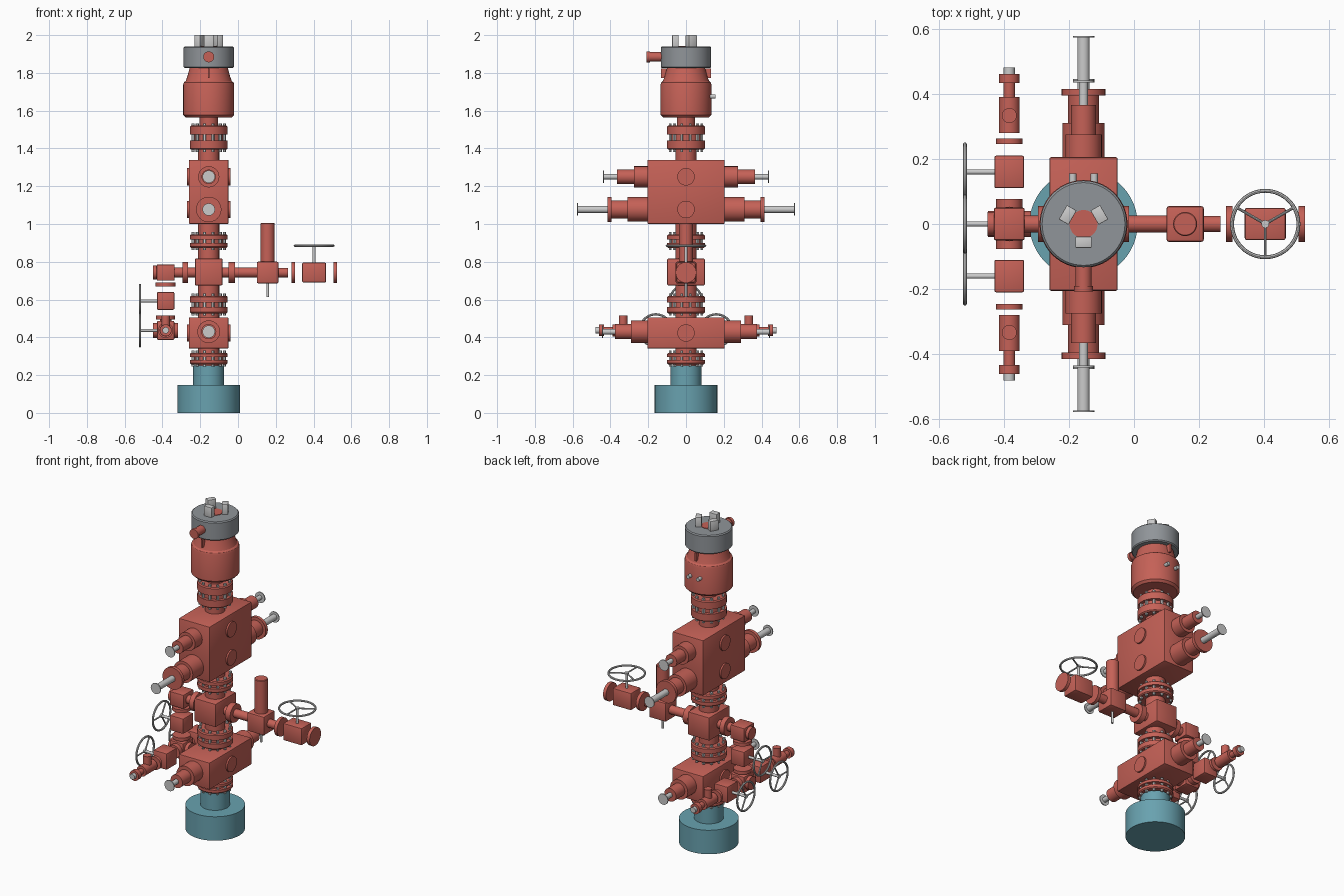
import bpy, bmesh, math
from mathutils import Matrix, Vector

if "Cube" in bpy.data.objects:
    bpy.data.objects.remove(bpy.data.objects["Cube"])

def material(name, rgb):
    m = bpy.data.materials.new(name)
    m.diffuse_color = (*rgb, 1)
    m.use_nodes = True
    m.node_tree.nodes["Principled BSDF"].inputs["Base Color"].default_value = m.diffuse_color
    return m

RED = material("red_paint", (0.56, 0.12, 0.095))
TEAL = material("teal_paint", (0.14, 0.36, 0.43))
DARK = material("dark_steel", (0.28, 0.30, 0.32))
CX = -0.155                      # main bore axis
WX = -0.383                      # side manifold axis
X, Y, Z = Vector((1, 0, 0)), Vector((0, 1, 0)), Vector((0, 0, 1))


class Part:
    """Collects primitives into one named mesh object."""
    def __init__(self, name, mat=None):
        self.name, self.mat, self.bm = name, mat, bmesh.new()

    def lathe(self, at, axis, profile, n=40):
        # profile: (radius, distance along axis), closed with caps
        m = Matrix.Translation(at) @ Z.rotation_difference(Vector(axis)).to_matrix().to_4x4()
        rings = [[self.bm.verts.new(m @ Vector((r * math.cos(2 * math.pi * i / n),
                                                r * math.sin(2 * math.pi * i / n), h)))
                  for i in range(n)] for r, h in profile]
        for a, b in zip(rings, rings[1:]):
            for i in range(n):
                j = (i + 1) % n
                self.bm.faces.new((a[i], a[j], b[j], b[i]))
        self.bm.faces.new(rings[0][::-1])
        self.bm.faces.new(rings[-1])
        return self

    def cyl(self, at, axis, r, h0, h1, n=40, bev=0.0):
        p = [(r, h0), (r, h1)]
        if bev:
            p = [(r - bev, h0), (r, h0 + bev), (r, h1 - bev), (r - bev, h1)]
        return self.lathe(at, axis, p, n)

    def box(self, at, size, bev=0.005, turn=0):
        m = Matrix.Translation(at) @ Matrix.Rotation(turn, 4, 'Z') @ Matrix.Diagonal((*size, 1))
        vs = bmesh.ops.create_cube(self.bm, size=1, matrix=m)['verts']
        es = list({e for v in vs for e in v.link_edges})
        if bev:
            bmesh.ops.bevel(self.bm, geom=es, offset=bev, segments=2, profile=0.5, affect='EDGES')
        return self

    def wheel(self, at, axis, R, r=0.006, spokes=3):
        m = Matrix.Translation(at) @ Z.rotation_difference(Vector(axis)).to_matrix().to_4x4()
        n, k = 40, 8
        g = [[self.bm.verts.new(m @ Vector(((R + r * math.cos(v)) * math.cos(u),
                                            (R + r * math.cos(v)) * math.sin(u), r * math.sin(v))))
              for v in (2 * math.pi * j / k for j in range(k))]
             for u in (2 * math.pi * i / n for i in range(n))]
        for i in range(n):
            for j in range(k):
                a, b = (i + 1) % n, (j + 1) % k
                self.bm.faces.new((g[i][j], g[a][j], g[a][b], g[i][b]))
        for s in range(spokes):
            t = math.radians(30) + 2 * math.pi * s / spokes
            d = m.to_3x3() @ Vector((math.cos(t), math.sin(t), 0))
            self.cyl(at, d, 0.0045, 0, R, 10)
        return self.cyl(at, axis, 0.012, -0.006, 0.006, 16)

    def done(self):
        me = bpy.data.meshes.new(self.name)
        bmesh.ops.recalc_face_normals(self.bm, faces=self.bm.faces)
        self.bm.to_mesh(me)
        self.bm.free()
        ob = bpy.data.objects.new(self.name, me)
        bpy.context.collection.objects.link(ob)
        if self.mat:
            me.materials.append(self.mat)
        bpy.ops.object.select_all(action='DESELECT')
        ob.select_set(True)
        bpy.context.view_layer.objects.active = ob
        bpy.ops.object.shade_smooth_by_angle(angle=math.radians(32))


def main(z):
    return Vector((CX, 0, z))

# Wellhead base
Part("wellhead_base", TEAL).lathe(main(0), Z, [(.166, 0), (.166, .147), (.082, .147), (.082, .25)], 48).done()

# Central bore and bolted flange pairs
Part("bore_column", RED).cyl(main(0), Z, .056, .25, 1.5).cyl(main(0), Z, .048, 1.5, 1.58).done()
for i, (z0, z1) in enumerate([(.245, .33), (.515, .632), (.862, .957), (1.382, 1.533)]):
    a, b, mid = z0 + .012, z1 - .012, (z0 + z1) / 2
    g = .1 * (z1 - z0)
    Part(f"flange_pair_{i}", RED).lathe(main(0), Z, [
        (.094, a), (.1, a + .006), (.1, mid - g), (.08, mid - g), (.08, mid + g),
        (.1, mid + g), (.1, b - .006), (.094, b)], 48).done()
    p = Part(f"flange_studs_{i}")
    for k in range(12):
        t = 2 * math.pi * (k + .5) / 12
        p.cyl(main(0) + Vector((math.cos(t), math.sin(t), 0)) * .086, Z, .0085, z0, z1, 6)
    p.done()

# Ram preventer bodies with round cover plates
for name, zc, h, covers in [("lower_ram_body", .423, .165, [.423]),
                            ("upper_ram_body", 1.17, .34, [1.25, 1.077])]:
    p = Part(name, RED).box(main(zc), (.21, .41, h), .006)
    for z in covers:
        p.cyl(main(z), X, .046, -.115, .115)
    p.done()

# Ram bonnets and operating rods: z, stepped bonnet profile, rod radius, rod end
rams = [("lower", .43, [(.06, .2), (.06, .29), (.04, .29), (.04, .375)], .015, .445),
        ("middle", 1.077, [(.065, .2), (.065, .31), (.048, .31), (.048, .395),
                           (.067, .395), (.067, .415)], .019, .578),
        ("upper", 1.25, [(.056, .2), (.056, .275), (.038, .275), (.038, .365)], .014, .44)]
for name, z, prof, r, end in rams:
    for side, s in (("back", 1), ("front", -1)):
        Part(f"{name}_bonnet_{side}", RED).lathe(main(z), Y * s, prof).done()
        Part(f"{name}_rod_{side}").lathe(main(z), Y * s, [
            (r, prof[-1][1] - .01), (r, end - .006), (.033, end - .006), (.033, end)], 24).done()

# Annular preventer with lifting lugs and hydraulic ports
p = Part("annular_body", RED).lathe(main(0), Z, [
    (.122, 1.565), (.135, 1.578), (.135, 1.738), (.131, 1.75), (.122, 1.757), (.112, 1.785), (.1, 1.83)], 56)
for s in (1, -1):
    p.box((CX, s * .11, 1.797), (.01, .044, .05), 0)
p.done()
p = Part("annular_ports")
for s in (1, -1):
    p.cyl((CX + s * .033, 0, 1.675), Y, .011, .12, .155, 16)
p.done()

# Top cap, three locking fingers, bore and side outlet
Part("top_cap", DARK).cyl(main(0), Z, .133, 1.825, 1.94, 56, .006).done()
p = Part("locking_fingers")
for k in range(3):
    t = math.radians(-90 + 120 * k)
    p.box(main(1.965) + Vector((math.cos(t), math.sin(t), 0)) * .056, (.034, .05, .07), .002, t)
p.done()
Part("top_bore", RED).cyl(main(0), Z, .043, 1.92, 1.943).done()
Part("cap_outlet", RED).lathe(main(1.885), -Y, [(.025, .12), (.025, .19), (.029, .19), (.029, .208)], 28).done()

# Drilling spool with side pipes and flanges
ZS = .743
p = Part("drilling_spool", RED).box(main(.746), (.146, .2, .142), .006)
p.lathe((0, 0, ZS), X, [(.026, -.1), (.026, -.05), (.055, -.05), (.055, -.015), (.026, -.015), (.026, .11)])
p.lathe((0, 0, ZS), X, [(.026, -.345), (.026, -.295), (.055, -.295), (.055, -.265), (.026, -.265), (.026, -.2)])
p.done()

# Choke side: actuated valve, then hand valve with loose end flanges
p = Part("actuated_valve", RED).box((.157, 0, ZS), (.115, .11, .115), .008)
p.cyl((.157, 0, 0), Z, .037, .79, 1.005, 32, .003).cyl((0, 0, ZS), X, .025, .2, .266).done()
Part("actuator_stem").cyl((.157, 0, 0), Z, .007, .613, .7, 16).done()
p = Part("choke_hand_valve", RED).box((.403, 0, ZS), (.126, .098, .105), .006)
p.cyl((0, 0, ZS), X, .055, .283, .303).cyl((0, 0, ZS), X, .055, .505, .525).done()
Part("choke_handwheel").wheel((.403, 0, .885), Z, .102).cyl((.403, 0, 0), Z, .008, .79, .885, 16).done()

# Kill side: elbow block, vertical hand valve and lower cross
ZK = .437
p = Part("kill_elbow", RED).box((WX, 0, ZS), (.095, .1, .086), .006)
p.cyl((0, 0, ZS), X, .037, -.45, -.42).cyl((WX, 0, 0), Z, .053, .67, .69).done()
p = Part("kill_upper_valve", RED).box((WX, 0, .593), (.092, .1, .094), .006)
p.cyl((WX, 0, 0), Z, .05, .495, .515).done()
p = Part("kill_cross", RED).box((WX, 0, ZK), (.092, .1, .1), .006)
p.cyl((WX, 0, ZK), X, .04, -.066, .066).cyl((WX, 0, ZK), Z, .03, .04, .062)
for s in (1, -1):
    p.cyl((WX, 0, ZK), Y * s, .04, .045, .077)
p.done()

# Kill outlets on both sides: valve, flange, check valve, end fitting
for side, s in (("back", 1), ("front", -1)):
    at = Vector((WX, 0, ZK))
    p = Part(f"kill_valve_{side}", RED).box((WX, s * .16, ZK), (.092, .1, .1), .006)
    p.cyl(at, Y * s, .04, .245, .262).done()
    p = Part(f"check_valve_{side}", RED).lathe(at, Y * s, [
        (.032, .28), (.032, .39), (.018, .39), (.018, .433), (.031, .433), (.031, .461)], 32)
    p.cyl((WX, s * .333, 0), Z, .023, ZK, .515, 24).done()
    Part(f"end_fitting_{side}").cyl(at, Y * s, .017, .455, .48, 24).done()

# Kill handwheels
for i, (y, z) in enumerate([(0, .593), (.16, ZK), (-.16, ZK)]):
    Part(f"kill_handwheel_{i}").wheel((-.519, y, z), -X, .085).cyl((0, y, z), X, .008, -.519, -.42, 16).done()
